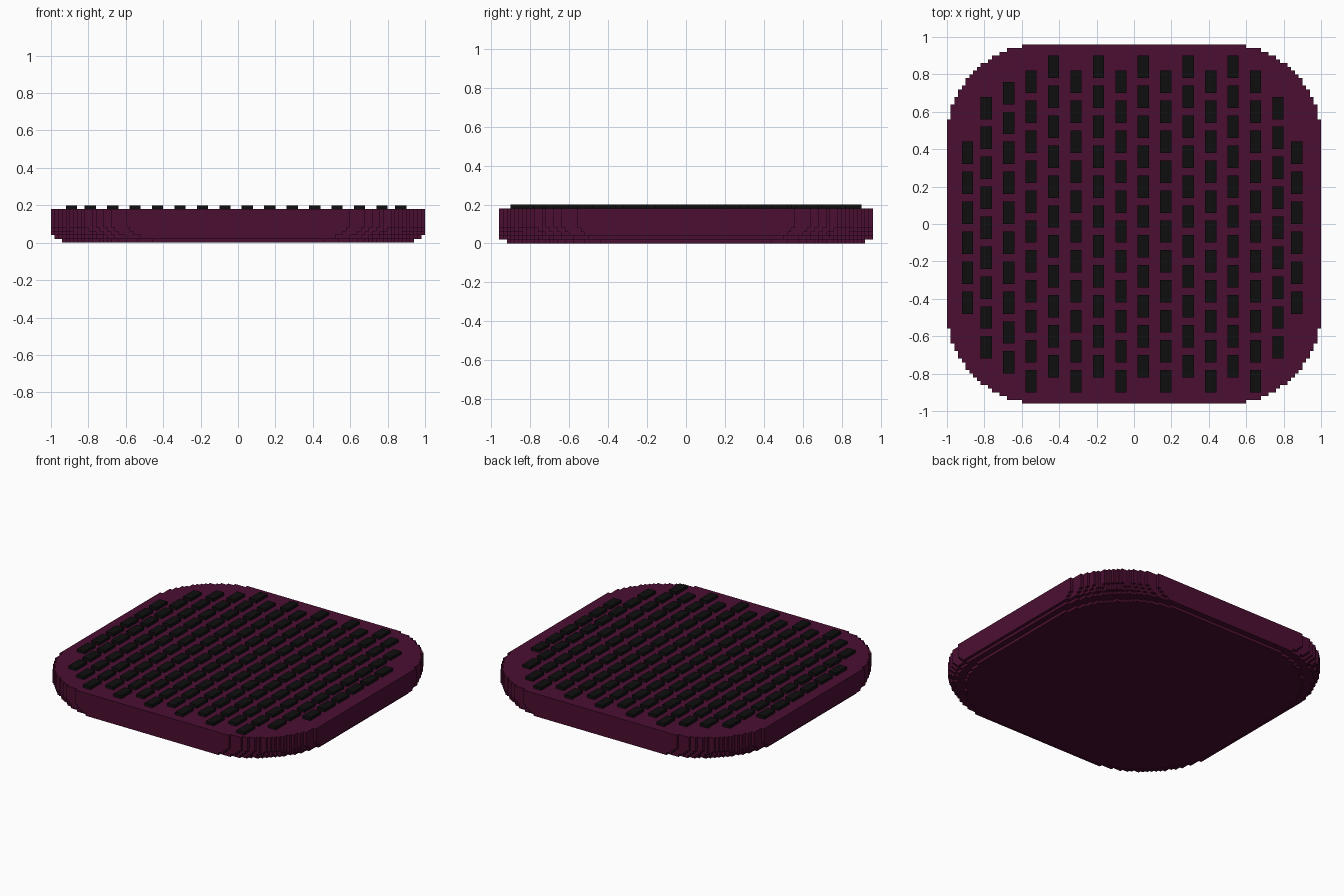
import bpy
import bmesh
from math import hypot

cube = bpy.data.objects.get("Cube")
if cube:
    bpy.data.objects.remove(cube, do_unlink=True)

CELL = 0.02            # size of one block
NX, NY = 50, 48        # half the block count along x and y
TOP = 0.18             # height of the cushion body


def make_material(name, rgb):
    mat = bpy.data.materials.new(name)
    mat.use_nodes = True
    color = (*rgb, 1.0)
    mat.diffuse_color = color
    bsdf = mat.node_tree.nodes["Principled BSDF"]
    bsdf.inputs["Base Color"].default_value = color
    bsdf.inputs["Roughness"].default_value = 0.8
    return mat


def make_object(name, bm, mat):
    bmesh.ops.recalc_face_normals(bm, faces=bm.faces)
    mesh = bpy.data.meshes.new(name)
    bm.to_mesh(mesh)
    bm.free()
    mesh.materials.append(mat)
    obj = bpy.data.objects.new(name, mesh)
    bpy.context.collection.objects.link(obj)
    return obj


plum = make_material("dark plum", (0.07, 0.0045, 0.031))
black = make_material("soft black", (0.0048, 0.0048, 0.0048))

# Rounded outline of each layer from the ground up: half width, half depth, corner radius
LAYERS = [(0.94, 0.92, 0.58), (0.98, 0.96, 0.56), (1, 0.96, 0.54),
          (1, 0.96, 0.52), (1, 0.96, 0.495)]


def inside(x, y, a, b, r):
    dx, dy = abs(x) - (a - r), abs(y) - (b - r)
    return hypot(max(dx, 0), max(dy, 0)) <= r


def underside(i, j):
    """Height of the underside of a block column, or TOP where there is none."""
    x, y = (i + 0.5) * CELL, (j + 0.5) * CELL
    for k, layer in enumerate(LAYERS):
        if inside(x, y, *layer):
            return k * CELL
    return TOP


# Body: stepped slab made of block columns, keeping only its outer skin
base = {(i, j): underside(i, j)
        for i in range(-NX - 1, NX + 1) for j in range(-NY - 1, NY + 1)}
bm = bmesh.new()


def quad(points):
    bm.faces.new([bm.verts.new(p) for p in points])


for (i, j), low in base.items():
    if low >= TOP:
        continue
    x0, x1, y0, y1 = i * CELL, (i + 1) * CELL, j * CELL, (j + 1) * CELL
    corners = [(x0, y0), (x1, y0), (x1, y1), (x0, y1)]
    quad([(x, y, TOP) for x, y in corners])
    quad([(x, y, low) for x, y in reversed(corners)])
    for n, (di, dj) in enumerate([(0, -1), (1, 0), (0, 1), (-1, 0)]):
        high = base.get((i + di, j + dj), TOP)
        (ax, ay), (bx, by) = corners[n], corners[(n + 1) % 4]
        steps = round((high - low) / CELL)
        for s in range(max(steps, 0)):
            z0 = low + s * CELL
            z1 = z0 + CELL
            quad([(ax, ay, z0), (bx, by, z0), (bx, by, z1), (ax, ay, z1)])
bmesh.ops.remove_doubles(bm, verts=bm.verts, dist=0.001)
make_object("cushion_body", bm, plum)

# Grip pads: staggered columns as (x, y of the rearmost pad, number of pads)
columns = [(-0.89, 0.38, 6), (-0.79, 0.62, 9), (-0.67, 0.70, 10),
           (0.77, 0.62, 9), (0.87, 0.38, 6)]
for c in range(11):
    columns.append((-0.55 + 0.12 * c, 0.84 if c % 2 else 0.76, 11))

bm = bmesh.new()
for x, y, count in columns:
    for n in range(count):
        pad = bmesh.ops.create_cube(bm, size=1)["verts"]
        bmesh.ops.scale(bm, verts=pad, vec=(0.06, 0.12, CELL))
        bmesh.ops.translate(bm, verts=pad, vec=(x, y - 0.16 * n, TOP + CELL / 2))
make_object("grip_pads", bm, black)
